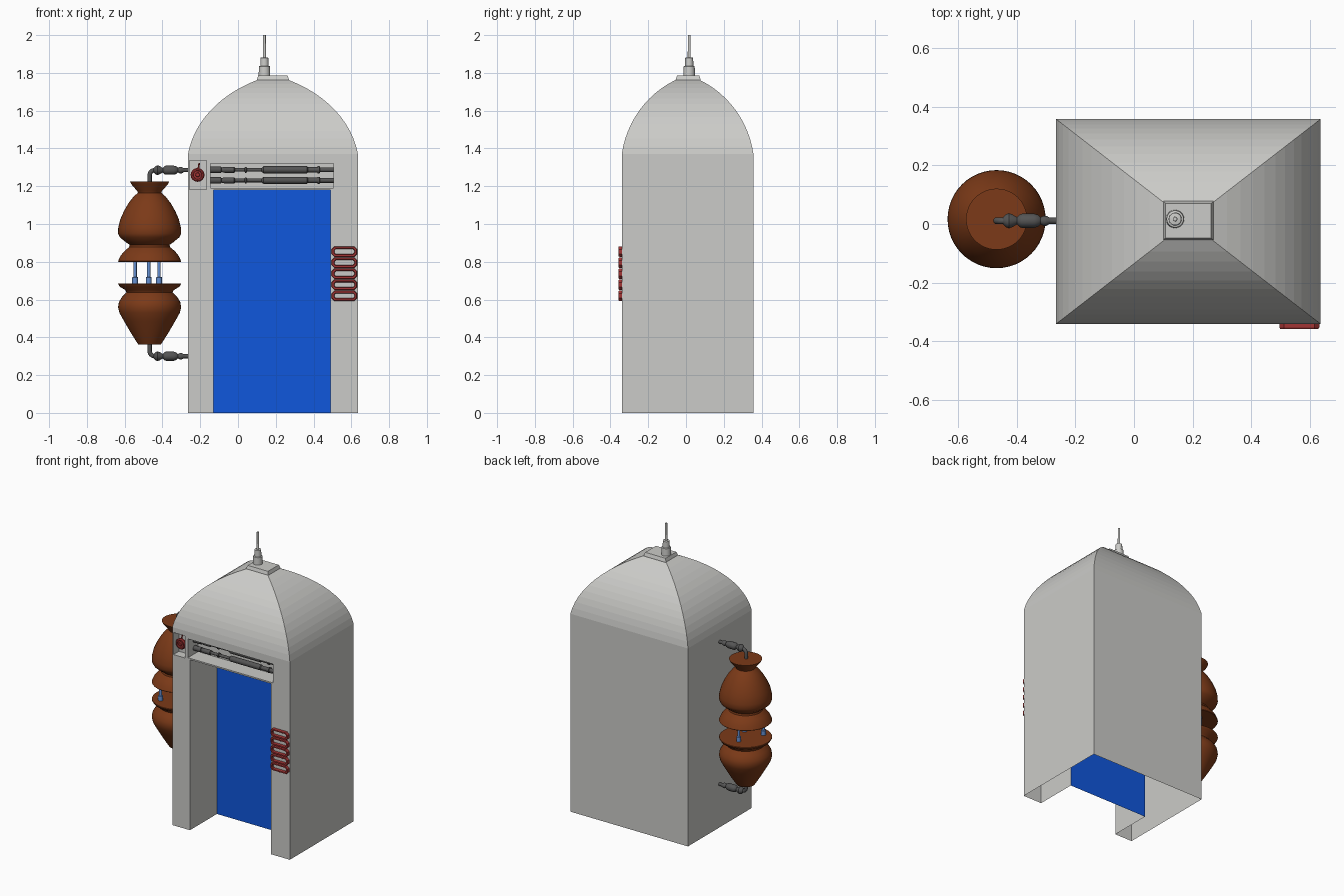
import bpy, bmesh, math
from mathutils import Matrix, Vector

if "Cube" in bpy.data.objects:
    bpy.data.objects.remove(bpy.data.objects["Cube"])


def mat(name, r, g, b):
    m = bpy.data.materials.new(name)
    m.diffuse_color = (r, g, b, 1)
    m.use_nodes = True
    m.node_tree.nodes["Principled BSDF"].inputs["Base Color"].default_value = m.diffuse_color
    return m


GREY = mat("light grey", 0.60, 0.60, 0.58)
BLUE = mat("door blue", 0.005, 0.095, 0.72)
BROWN = mat("rust brown", 0.20, 0.042, 0.009)
DARK = mat("dark pipe grey", 0.09, 0.09, 0.09)
RED = mat("faded red", 0.36, 0.035, 0.035)
ROD = mat("pale blue", 0.13, 0.28, 0.65)


def finish(bm, name, material, smooth=False, weld=True):
    if weld:
        bmesh.ops.remove_doubles(bm, verts=bm.verts, dist=1e-5)
        bmesh.ops.recalc_face_normals(bm, faces=bm.faces)
    me = bpy.data.meshes.new(name)
    bm.to_mesh(me)
    bm.free()
    me.materials.append(material)
    if smooth:
        me.polygons.foreach_set("use_smooth", [True] * len(me.polygons))
        me.set_sharp_from_angle(angle=math.radians(35))
    ob = bpy.data.objects.new(name, me)
    bpy.context.collection.objects.link(ob)
    return ob


def quad(bm, *pts):
    return bm.faces.new([bm.verts.new(p) for p in pts])


def bridge(bm, rings):
    for a, b in zip(rings, rings[1:]):
        n = len(a)
        for i in range(n):
            bm.faces.new((a[i], a[(i + 1) % n], b[(i + 1) % n], b[i]))


def revolve(name, profile, origin, material, axis="Z", sides=32):
    """Closed lathe; profile is a list of (radius, distance along axis)."""
    bm = bmesh.new()
    rot = {"Z": Matrix(), "X": Matrix.Rotation(math.pi / 2, 3, "Y"),
           "Y": Matrix.Rotation(-math.pi / 2, 3, "X")}[axis].to_3x3()
    rings = []
    for r, h in profile:
        ring = []
        for i in range(sides):
            a = 2 * math.pi * i / sides
            p = rot @ Vector((r * math.cos(a), r * math.sin(a), h))
            ring.append(bm.verts.new(p + Vector(origin)))
        rings.append(ring)
    bridge(bm, rings)
    bm.faces.new(rings[0])
    bm.faces.new(rings[-1])
    return finish(bm, name, material, smooth=True)


# Booth shell: open bottom, front wall with openings, domed roof
X0, X1, Y0, Y1, EAVE = -0.265, 0.635, -0.34, 0.357, 1.37
CX, CY = (X0 + X1) / 2, (Y0 + Y1) / 2
DOOR = (-0.13, 0.49, 0.0, 1.18, -0.045)
PIPE_BAY = (-0.145, 0.505, 1.19, 1.32, -0.23)
VALVE_BAY = (-0.256, -0.166, 1.182, 1.335, -0.28)
BAYS = (DOOR, PIPE_BAY, VALVE_BAY)

bm = bmesh.new()
xs = sorted({X0, X1} | {v for b in BAYS for v in b[:2]})
zs = sorted({0.0, EAVE} | {v for b in BAYS for v in b[2:4]})
for xa, xb in zip(xs, xs[1:]):
    for za, zb in zip(zs, zs[1:]):
        x, z = (xa + xb) / 2, (za + zb) / 2
        if not any(b[0] < x < b[1] and b[2] < z < b[3] for b in BAYS):
            quad(bm, (xa, Y0, za), (xb, Y0, za), (xb, Y0, zb), (xa, Y0, zb))
for a, b, c, d, y in BAYS:      # recess walls
    quad(bm, (a, Y0, c), (a, Y0, d), (a, y, d), (a, y, c))
    quad(bm, (b, Y0, c), (b, y, c), (b, y, d), (b, Y0, d))
    quad(bm, (a, Y0, d), (b, Y0, d), (b, y, d), (a, y, d))
    if c > 0:
        quad(bm, (a, Y0, c), (a, y, c), (b, y, c), (b, Y0, c))
        quad(bm, (a, y, c), (a, y, d), (b, y, d), (b, y, c))
quad(bm, (X0, Y0, 0), (X0, Y0, EAVE), (X0, Y1, EAVE), (X0, Y1, 0))
quad(bm, (X1, Y0, 0), (X1, Y1, 0), (X1, Y1, EAVE), (X1, Y0, EAVE))
quad(bm, (X0, Y1, 0), (X0, Y1, EAVE), (X1, Y1, EAVE), (X1, Y1, 0))
for f in bm.faces:              # make every wall face outwards or into its bay
    f.normal_update()
finish(bm, "booth_walls", GREY)

bm = bmesh.new()
rings, N = [], 12
t0, t1 = math.radians(8), math.radians(64)
for i in range(N + 1):
    t = t0 + (t1 - t0) * i / N
    u = (math.cos(t) - math.cos(t1)) / (math.cos(t0) - math.cos(t1))
    s = 0.187 + 0.813 * u
    z = EAVE + 0.392 * (math.sin(t) - math.sin(t0)) / (math.sin(t1) - math.sin(t0))
    hx, hy = (X1 - X0) / 2 * s, (Y1 - Y0) / 2 * s
    rings.append([bm.verts.new((CX + sx * hx, CY + sy * hy, z))
                  for sx, sy in ((-1, -1), (1, -1), (1, 1), (-1, 1))])
bridge(bm, rings)
bm.faces.new(rings[-1])
finish(bm, "domed_roof", GREY)

# Roof cap with chamfered rim, and antenna
bm = bmesh.new()
rings = [[bm.verts.new((CX + sx * hx, CY + 0.003 + sy * hy, z))
          for sx, sy in ((-1, -1), (1, -1), (1, 1), (-1, 1))]
         for hx, hy, z in ((0.085, 0.066, 1.755), (0.085, 0.066, 1.764),
                           (0.078, 0.059, 1.785))]
bridge(bm, rings)
bm.faces.new(rings[0])
bm.faces.new(rings[-1])
finish(bm, "roof_cap", GREY)
revolve("antenna", [(0.031, 1.78), (0.029, 1.835), (0.022, 1.837), (0.021, 1.88),
                    (0.008, 1.882), (0.007, 2.0)], (0.14, 0.017, 0), GREY, sides=20)

# Blue door sheet at the back of the doorway
bm = bmesh.new()
a, b, c, d, y = DOOR
quad(bm, (a, y, c), (b, y, c), (b, y, d), (a, y, d))
finish(bm, "blue_door", BLUE, weld=False)

# Two jointed pipes in the bay above the door
PIPE = [(0.017, -0.145), (0.017, -0.09), (0.012, -0.088), (0.016, -0.07),
        (0.016, -0.02), (0.010, -0.015), (0.010, 0.035), (0.016, 0.037),
        (0.016, 0.045), (0.010, 0.047), (0.010, 0.125), (0.019, 0.135),
        (0.019, 0.365), (0.014, 0.37), (0.014, 0.42), (0.019, 0.422),
        (0.019, 0.432), (0.013, 0.434), (0.013, 0.505)]
for i, z in enumerate((1.287, 1.231)):
    revolve(f"lintel_pipe_{i + 1}", PIPE, (0, -0.268, z), DARK, "X", 16)

# Red valve in the small bay
revolve("valve_wheel", [(0.012, -0.28), (0.012, -0.305), (0.030, -0.305), (0.037, -0.312),
                        (0.037, -0.322), (0.031, -0.328), (0.024, -0.328), (0.022, -0.321),
                        (0.012, -0.321), (0.010, -0.330)],
        (-0.214, 0, 1.26), RED, "Y", 16)
lever = revolve("valve_lever", [(0.006, 0), (0.004, 0.062)], (0, 0, 0), RED, sides=10)
lever.location = (-0.214, -0.316, 1.262)
lever.rotation_euler = (0, math.radians(8), 0)

# Red grille of five stacked chamfered links
bm = bmesh.new()


def octagon(hw, hh, c, y, z):
    pts = ((hw, hh - c), (hw - c, hh), (c - hw, hh), (-hw, hh - c),
           (-hw, c - hh), (c - hw, -hh), (hw - c, -hh), (hw, c - hh))
    return [bm.verts.new((0.563 + px, y, z + pz)) for px, pz in pts]


for i in range(5):
    z = 0.62 + 0.0585 * i
    loop = [octagon(0.068, 0.028, 0.016, -0.337, z), octagon(0.068, 0.028, 0.016, -0.352, z),
            octagon(0.065, 0.025, 0.014, -0.357, z), octagon(0.056, 0.016, 0.009, -0.357, z),
            octagon(0.053, 0.013, 0.008, -0.352, z), octagon(0.053, 0.013, 0.008, -0.337, z)]
    bridge(bm, loop + [loop[0]])
finish(bm, "red_grille", RED)

# Brown side vessels
VX, VY = -0.468, 0.0165
revolve("upper_vessel", [(0.104, 1.225), (0.098, 1.212), (0.066, 1.175), (0.062, 1.165),
                         (0.085, 1.145), (0.112, 1.11), (0.135, 1.07), (0.155, 1.025),
                         (0.166, 0.98), (0.167, 0.95), (0.158, 0.93), (0.125, 0.903),
                         (0.106, 0.89), (0.108, 0.878), (0.135, 0.855), (0.155, 0.83),
                         (0.167, 0.803), (0.165, 0.80)], (VX, VY, 0), BROWN, sides=48)
revolve("lower_vessel", [(0.165, 0.686), (0.167, 0.683), (0.158, 0.668), (0.128, 0.65),
                         (0.122, 0.638), (0.145, 0.615), (0.162, 0.588), (0.167, 0.56),
                         (0.160, 0.53), (0.135, 0.485), (0.100, 0.425), (0.060, 0.362)],
        (VX, VY, 0), BROWN, sides=48)

# Blue rods joining the vessels
for i, (dx, dy) in enumerate(((-0.077, -0.085), (-0.005, 0.083), (0.05, -0.06))):
    revolve(f"vessel_rod_{i + 1}", [(0.015, 0.68), (0.015, 0.718), (0.009, 0.72), (0.009, 0.805)],
            (VX + dx, VY + dy, 0), ROD, sides=14)

# Connectors: an elbow plus a jointed coupling into the wall
COUPLING = [(0.011, -0.447), (0.022, -0.436), (0.026, -0.426), (0.022, -0.415), (0.012, -0.398),
            (0.022, -0.388), (0.024, -0.382), (0.024, -0.34), (0.020, -0.326),
            (0.012, -0.318), (0.017, -0.308), (0.017, -0.298), (0.011, -0.288),
            (0.011, -0.26)]
for label, z, end in (("upper", 1.285, 1.215), ("lower", 0.30, 0.37)):
    revolve(f"{label}_coupling", COUPLING, (0, 0.011, z), DARK, "X", 20)
    up = 1 if z > end else -1
    path = [Vector((VX, 0.011, end))]
    path += [Vector((VX + 0.028 * (1 - math.cos(a)), 0.011, z - up * 0.028 * (1 - math.sin(a))))
             for a in (k * math.pi / 16 for k in range(9))]
    path.append(Vector((-0.43, 0.011, z)))
    bm = bmesh.new()
    rings = []
    for i, p in enumerate(path):
        t = (path[min(i + 1, len(path) - 1)] - path[max(i - 1, 0)]).normalized()
        side = Vector((0, 1, 0))
        n = t.cross(side)
        rings.append([bm.verts.new(p + 0.0115 * (side * math.cos(k * math.pi / 8)
                                                 + n * math.sin(k * math.pi / 8)))
                      for k in range(16)])
    bridge(bm, rings)
    bm.faces.new(rings[0])
    bm.faces.new(rings[-1])
    finish(bm, f"{label}_elbow", DARK, smooth=True)
